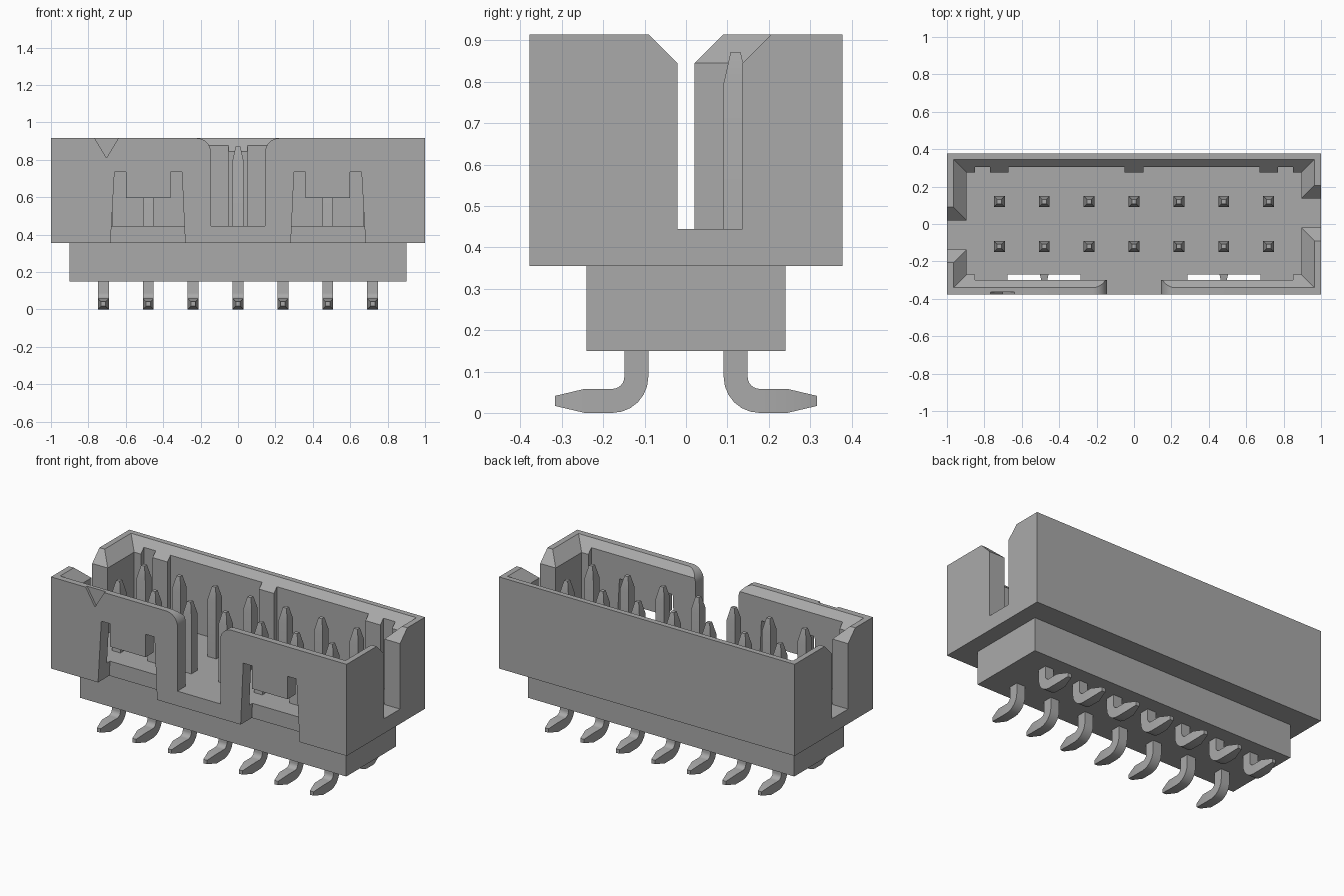
import bpy, bmesh, math
from mathutils import Vector

cube = bpy.data.objects.get("Cube")
if cube:
    bpy.data.objects.remove(cube, do_unlink=True)

grey = bpy.data.materials.new("mid_grey")
grey.use_nodes = True
grey.diffuse_color = (0.4, 0.4, 0.4, 1)
grey.node_tree.nodes["Principled BSDF"].inputs["Base Color"].default_value = (0.4, 0.4, 0.4, 1)


def loft(name, rings):
    """Closed solid through a list of matching vertex rings."""
    bm = bmesh.new()
    loops = [[bm.verts.new(p) for p in ring] for ring in rings]
    for a, b in zip(loops, loops[1:]):
        for i in range(len(a)):
            j = (i + 1) % len(a)
            bm.faces.new((a[i], a[j], b[j], b[i]))
    bm.faces.new(loops[0])
    bm.faces.new(loops[-1])
    bmesh.ops.recalc_face_normals(bm, faces=bm.faces)
    mesh = bpy.data.meshes.new(name)
    bm.to_mesh(mesh)
    bm.free()
    mesh.materials.append(grey)
    obj = bpy.data.objects.new(name, mesh)
    bpy.context.collection.objects.link(obj)
    return obj


def rect(x0, x1, y0, y1, z):
    return [(x0, y0, z), (x1, y0, z), (x1, y1, z), (x0, y1, z)]


def box(name, x0, x1, y0, y1, z0, z1):
    return loft(name, [rect(x0, x1, y0, y1, z0), rect(x0, x1, y0, y1, z1)])


def activate(obj):
    bpy.ops.object.select_all(action='DESELECT')
    obj.select_set(True)
    bpy.context.view_layer.objects.active = obj


def cut(obj, cutter):
    mod = obj.modifiers.new("cut", 'BOOLEAN')
    mod.operation = 'DIFFERENCE'
    mod.solver = 'EXACT'
    mod.object = cutter
    activate(obj)
    bpy.ops.object.modifier_apply(modifier=mod.name)
    bpy.data.objects.remove(cutter, do_unlink=True)


FLOOR, TOP = 0.445, 0.915

# Base and shroud blocks
box("base", -0.9, 0.9, -0.24, 0.24, 0.15, 0.355)
shroud = box("shroud", -1, 1, -0.378, 0.378, 0.355, TOP)

# Cavity with a flared rim
cut(shroud, loft("cavity", [
    rect(-0.895, 0.895, -0.27, 0.275, FLOOR),
    rect(-0.895, 0.895, -0.27, 0.275, 0.845),
    rect(-0.985, 0.985, -0.36, 0.365, 0.935)]))

# Thinner wall panels, leaving ribs on the back wall
cut(shroud, box("front_recess", -0.85, 0.85, -0.30, 0, FLOOR, 0.88))
for s in (-1, 1):
    for a, b in ((0.05, 0.67), (0.77, 0.85)):
        x0, x1 = sorted((s * a, s * b))
        cut(shroud, box("back_recess", x0, x1, 0, 0.305, FLOOR, 0.88))

# Front key slot with rounded upper corners
half = [(0.145, FLOOR)]
for i in range(9):
    t = math.radians(180 - i * 11.25)
    half.append((0.22 + 0.075 * math.cos(t), 0.84 + 0.075 * math.sin(t)))
half.append((0.22, 1))
slot = half + [(-x, z) for x, z in reversed(half)]
cut(shroud, loft("key_slot", [[(x, y, z) for x, z in slot] for y in (-0.5, -0.2)]))

# Front windows with a hanging tab
window = [(0.28, 0.3), (0.30, 0.735), (0.36, 0.735), (0.36, 0.595),
          (0.60, 0.595), (0.60, 0.735), (0.66, 0.735), (0.685, 0.3)]
for s in (-1, 1):
    cut(shroud, loft("window", [[(s * x, y, z) for x, z in window] for y in (-0.5, -0.27)]))

# End slots, offset to opposite sides
side = [(-0.02, FLOOR), (0.137, FLOOR), (0.137, 0.845), (0.237, 0.945), (-0.12, 0.945), (-0.02, 0.845)]
for s in (-1, 1):
    cut(shroud, loft("end_slot", [[(s * x, s * y, z) for y, z in side] for x in (0.8, 1.1)]))

# First-contact triangle
mark = [(-0.775, 0.93), (-0.703, 0.81), (-0.631, 0.93)]
cut(shroud, loft("marker", [[(x, y, z) for x, z in mark] for y in (-0.5, -0.363)]))
activate(shroud)
bpy.ops.object.shade_smooth_by_angle(angle=math.radians(25))

# Bent contact path: (y, z, direction angle, half width)
R, HALF, TIP = 0.058, 0.029, 0.012
path = [(0.12, 0.875, 0, TIP), (0.12, 0.80, 0, HALF)]
for i in range(7):
    t = math.radians(i * 15)
    path.append((0.178 - R * math.cos(t), 0.09 - R * math.sin(t), t, HALF))
path += [(0.245, 0.032, math.pi / 2, HALF), (0.317, 0.032, math.pi / 2, TIP)]

for s, row in ((-1, "front"), (1, "back")):
    for n in range(7):
        cx = (n - 3) * 0.24
        rings = []
        for y, z, t, h in path:
            ny, nz = math.cos(t) * h, math.sin(t) * h
            rings.append([(cx + k * h, s * (y + m * ny), z + m * nz)
                          for k, m in ((-1, -1), (1, -1), (1, 1), (-1, 1))])
        pin = loft(f"{row}_pin_{n + 1}", rings)
        for v in pin.data.vertices:
            v.co.z = max(v.co.z - 0.003, 0)
        activate(pin)
        bpy.ops.object.shade_smooth_by_angle(angle=math.radians(17))
